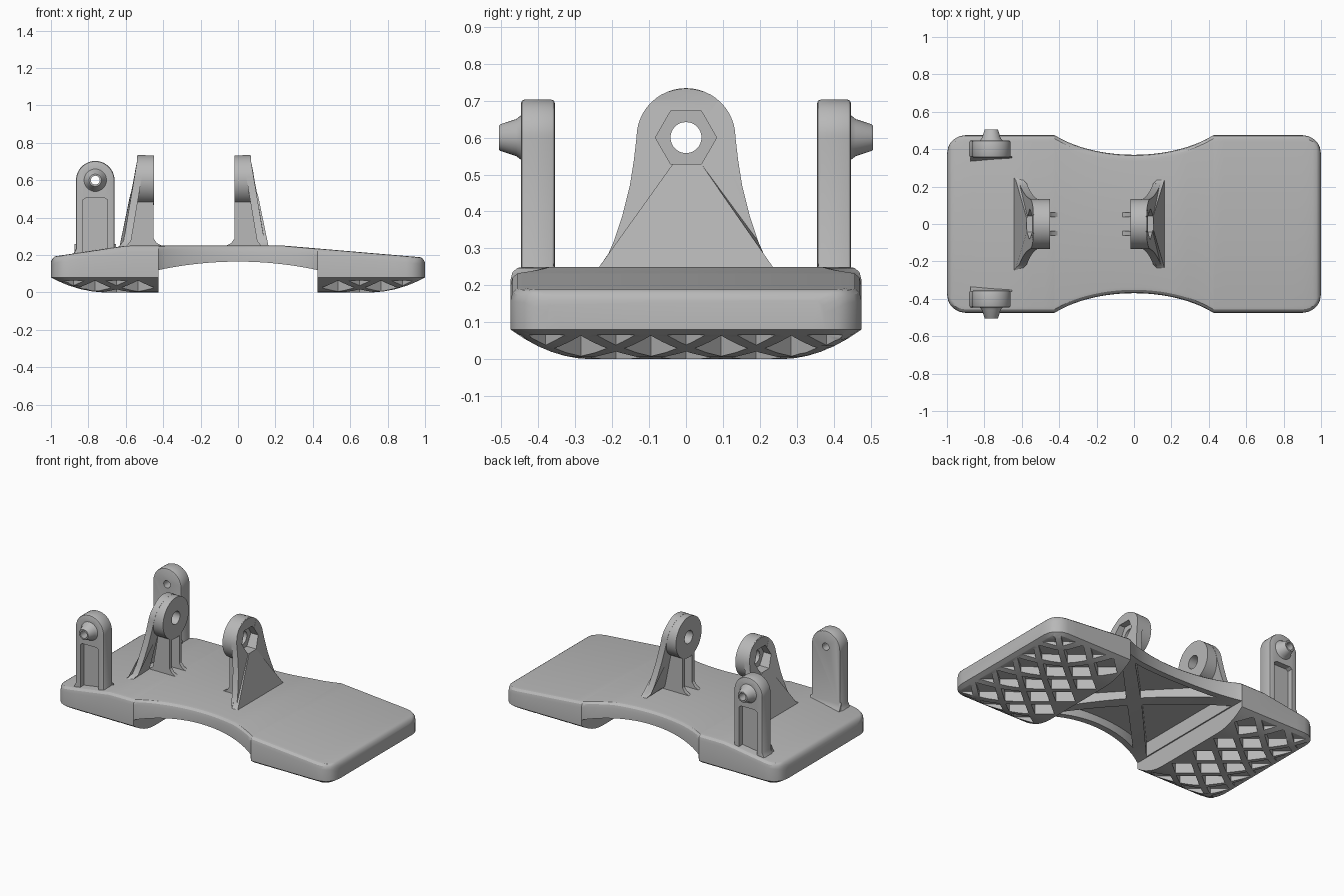
import bpy, bmesh, math
from mathutils import Vector

cube = bpy.data.objects.get("Cube")
if cube:
    bpy.data.objects.remove(cube)

grey = bpy.data.materials.new("light grey")
grey.use_nodes = True
COLOR = (0.48, 0.48, 0.48, 1)
grey.diffuse_color = COLOR
grey.node_tree.nodes["Principled BSDF"].inputs["Base Color"].default_value = COLOR


def finish(name, bm):
    bmesh.ops.recalc_face_normals(bm, faces=bm.faces)
    mesh = bpy.data.meshes.new(name)
    bm.to_mesh(mesh)
    bm.free()
    mesh.materials.append(grey)
    ob = bpy.data.objects.new(name, mesh)
    bpy.context.collection.objects.link(ob)
    return ob


def loft(bm, rings):
    """Skin closed rings of equal length and cap both ends."""
    rows = [[bm.verts.new(p) for p in r] for r in rings]
    n = len(rows[0])
    for a, b in zip(rows, rows[1:]):
        for i in range(n):
            j = (i + 1) % n
            bm.faces.new((a[i], a[j], b[j], b[i]))
    bm.faces.new(rows[0])
    bm.faces.new(rows[-1])


def solid(name, *ring_sets):
    bm = bmesh.new()
    for rings in ring_sets:
        loft(bm, rings)
    return finish(name, bm)


def circle(r, n=40, start=0.0):
    return [(r * math.cos(start + math.tau * i / n), r * math.sin(start + math.tau * i / n))
            for i in range(n)]


def apply(ob, kind, **settings):
    mod = ob.modifiers.new(kind.title(), kind)
    for key, value in settings.items():
        setattr(mod, key, value)
    bpy.context.view_layer.objects.active = ob
    bpy.ops.object.modifier_apply(modifier=mod.name)


def boolean(ob, tool, operation="DIFFERENCE"):
    apply(ob, "BOOLEAN", object=tool, operation=operation, solver="EXACT")
    bpy.data.objects.remove(tool)


def smooth(ob):
    bpy.ops.object.select_all(action="DESELECT")
    ob.select_set(True)
    bpy.context.view_layer.objects.active = ob
    bpy.ops.object.shade_smooth_by_angle(angle=math.radians(30))


# --- Base plate: cross sections skinned along x ---
STEP = 0.425


def half_width(x):
    a = abs(x)
    if a < STEP:
        return 0.37 + 0.105 * (1 - math.sqrt(1 - (a / STEP * 0.75) ** 2)) / 0.339
    if a > 0.9:
        return 0.375 + math.sqrt(max(0, 0.01 - (a - 0.9) ** 2))
    return 0.475


def top_height(x):
    z = 0.25 - max(0, -0.6 - x) * 0.15 - max(0, x - 0.25) * 0.085
    return z - 0.025 * max(0, (abs(x) - 0.975) / 0.025) ** 2


def section(x, arch):
    w, t = half_width(x), top_height(x)
    low = 0.165 - 0.045 * (x / STEP) ** 2
    end = 0.08 * (max(0, abs(x) - 0.7) / 0.3) ** 2
    half = [(w - 0.035, t), (w - 0.018, t - 0.003), (w - 0.005, t - 0.015), (w, t - 0.035)]
    for i in range(7):
        f = i / 6
        z = low if arch else max(end, 0.08 * (1 - f) ** 2)
        half.append((w - 0.22 * f, z))
    return [(x, y, z) for y, z in half] + [(x, -y, z) for y, z in reversed(half)]


pad = [STEP + (0.9 - STEP) * i / 8 for i in range(9)]
pad += [0.93, 0.955, 0.975, 0.985, 0.993, 1.0]
waist = [STEP * 0.999 * (i / 12 - 1) for i in range(25)]
rings = [section(-x, False) for x in reversed(pad)]
rings += [section(x, True) for x in waist]
rings += [section(x, False) for x in pad]
base = solid("base_plate", rings)

# Diamond tread recesses under both pads
cells = []
for side in (-1, 1):
    for i in range(5):
        for j in range(-5, 6):
            if (i + j) % 2:
                continue
            cx, cy = side * (0.535 + 0.115 * i), 0.095 * j
            cells.append([[(cx + u * 0.088, cy + v * 0.071, z) for u, v in circle(1, 4)]
                          for z in (-0.1, 0.065)])
boolean(base, solid("tread_cutter", *cells))

# Underside pockets that leave crossed ribs at the waist
pockets = []
for side in (-1, 1):
    tri = [(0.06, 0), (0.418, 0.385), (0.418, -0.385)]
    pockets.append([[(side * x, y, z) for x, y in tri] for z in (0, 0.215)])
    arc = [0.31 * (i / 8 - 1) for i in range(17)]
    fan = [(0, 0.06)] + [(x, half_width(x) - 0.04) for x in arc]
    pockets.append([[(x, side * y, z) for x, y in fan] for z in (0, 0.215)])
boolean(base, solid("pocket_cutter", *pockets))
smooth(base)

# --- Pivot ears: flared sloping plate, boss, ribs, nut recess and bore ---
MID, AXLE = -0.235, 0.6


def ear(name, side):
    def place(x, y, z):
        return (MID + side * (x - MID), y, z)

    def outer(z):
        return 0.065 + (0.73 - z) * 0.168 + 0.03 * max(0, (0.28 - z) / 0.04) ** 2

    # outline halves: base flare, then round head
    flank = [(0.27, 0.235), (0.235, 0.25), (0.215, 0.275), (0.195, 0.32), (0.172, 0.39),
             (0.152, 0.47), (0.141, 0.54)]
    head = [(0.134 * math.cos(a * math.pi / 24), AXLE + 0.134 * math.sin(a * math.pi / 24))
            for a in range(25)]
    outline = flank + head + [(-y, z) for y, z in reversed(flank)]
    body = solid(name, [[place(outer(z) - d, y, z) for y, z in outline] for d in (0.04, 0)])

    boss = solid("boss", [[place(x, y, AXLE + z) for y, z in circle(0.133, 48)]
                          for x in (-0.02, 0.07)])
    boolean(body, boss, "UNION")
    rib = [(-0.018, 0.6), (-0.018, 0.29), (-0.035, 0.265), (-0.08, 0.24), (0.13, 0.24), (0.06, 0.6)]
    for y in (-0.05, 0.05):
        boolean(body, solid("rib", [[place(x, y + d, z) for x, z in rib]
                                    for d in (-0.012, 0.012)]), "UNION")
    # hexagonal nut recess, then through bore
    for r, n, x0 in ((0.083, 6, 0.035), (0.042, 32, -0.1)):
        boolean(body, solid("cutter", [[place(x, y, AXLE + z) for y, z in circle(r, n)]
                                       for x in (x0, 0.3)]))
    smooth(body)


ear("left_pivot_ear", 1)
ear("right_pivot_ear", -1)

# --- Side posts: round-topped uprights with recessed panel and cone nipple ---
PX = -0.763


def post(name, side):
    def place(x, y, z):
        return (PX + x, side * y, z)

    flank = [(0.135, 0.17), (0.115, 0.21), (0.103, 0.235)]
    arch = [(0.103 * math.cos(a * math.pi / 24), AXLE + 0.103 * math.sin(a * math.pi / 24))
            for a in range(25)]
    outline = flank + arch + [(-x, z) for x, z in reversed(flank)]
    body = solid(name, [[place(x, y, z) for x, z in outline] for y in (0.355, 0.447)])
    apply(body, "BEVEL", width=0.01, segments=2, limit_method="ANGLE", angle_limit=math.radians(50))
    panel = [(-0.066, 0.21), (0.066, 0.225), (0.066, 0.495), (0.05, 0.505),
             (-0.05, 0.505), (-0.066, 0.495)]
    boolean(body, solid("cutter", [[place(x, y, z) for x, z in panel] for y in (0.41, 0.6)]))
    cone = [(0.062, 0.43), (0.06, 0.447), (0.05, 0.46), (0.036, 0.503), (0.033, 0.506)]
    boolean(body, solid("nipple", [[place(x, y, AXLE + z) for x, z in circle(r, 32)]
                                   for r, y in cone]), "UNION")
    boolean(body, solid("cutter", [[place(x, y, AXLE + z) for x, z in circle(0.024, 24)]
                                   for y in (0.3, 0.6)]))
    # small foot on the inner side
    foot = [(0.33, 0.2), (0.345, 0.225), (0.36, 0.26), (0.36, 0.2)]
    boolean(body, solid("foot", [[place(x, y, z) for y, z in foot] for x in (-0.11, 0.11)]), "UNION")
    smooth(body)


post("front_post", -1)
post("back_post", 1)
